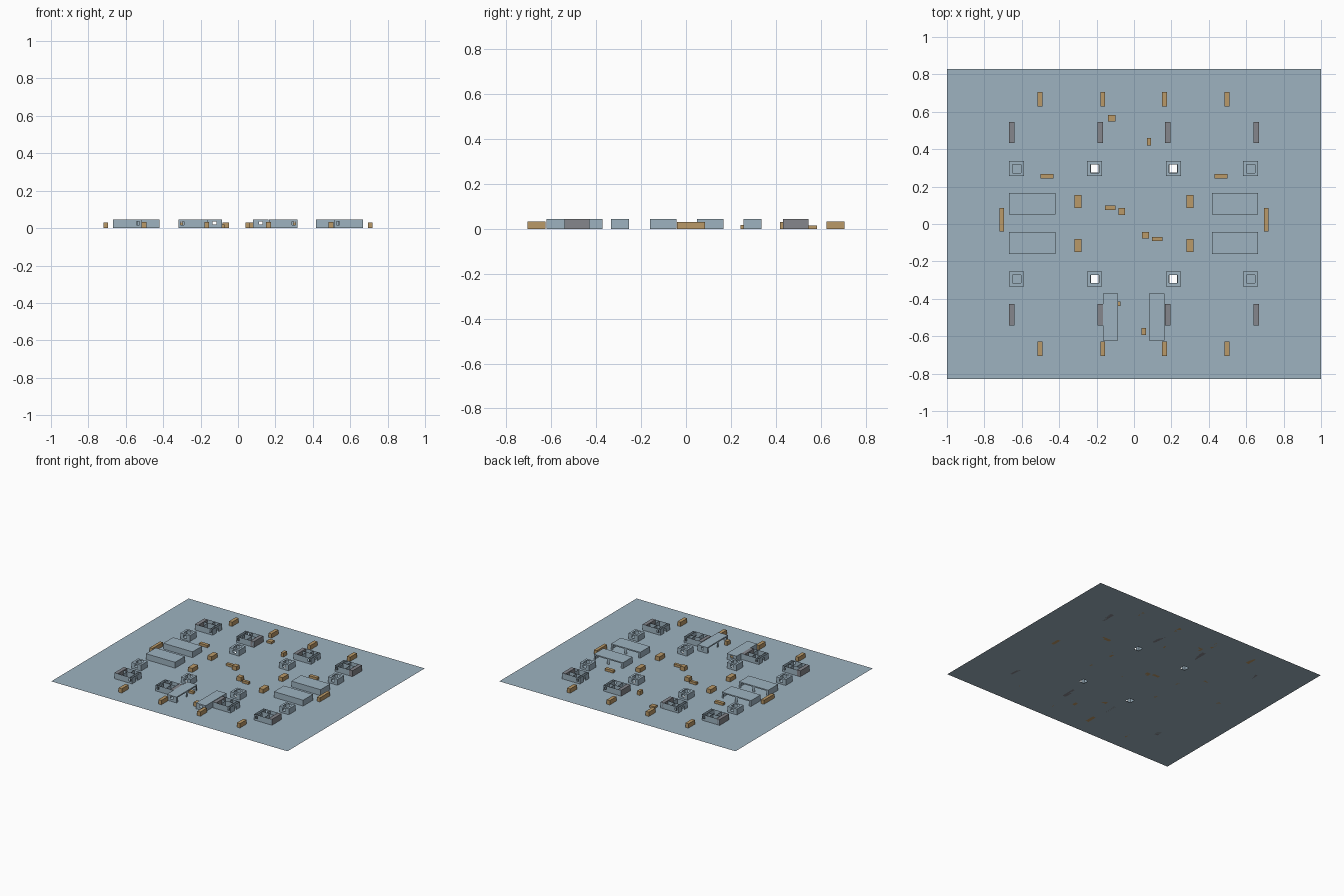
import bpy, bmesh

if "Cube" in bpy.data.objects:
    bpy.data.objects.remove(bpy.data.objects["Cube"])

H = 0.045  # building height


def material(name, rgb):
    m = bpy.data.materials.new(name)
    m.diffuse_color = (*rgb, 1)
    m.use_nodes = True
    m.node_tree.nodes["Principled BSDF"].inputs["Base Color"].default_value = m.diffuse_color
    return m


BLUE = material("blue_grey", (0.34, 0.45, 0.53))
TAN = material("crate_tan", (0.49, 0.32, 0.14))
GREY = material("stair_grey", (0.235, 0.24, 0.265))


def finish(bm, name, mat):
    bmesh.ops.remove_doubles(bm, verts=bm.verts, dist=0.0001)
    me = bpy.data.meshes.new(name)
    bm.to_mesh(me)
    bm.free()
    me.materials.append(mat)
    ob = bpy.data.objects.new(name, me)
    bpy.context.collection.objects.link(ob)
    return ob


def quad(bm, pts):
    bm.faces.new([bm.verts.new(p) for p in pts])


def flat(bm, x0, x1, y0, y1, z):
    quad(bm, [(x0, y0, z), (x1, y0, z), (x1, y1, z), (x0, y1, z)])


def wall(bm, a, b, openings=()):
    """Thin wall from a to b; openings are (start, end, bottom, top), as length fractions and heights."""
    def piece(s, e, z0, z1):
        if e - s < 1e-4 or z1 - z0 < 1e-4:
            return
        p = [a[i] + (b[i] - a[i]) * s for i in (0, 1)]
        q = [a[i] + (b[i] - a[i]) * e for i in (0, 1)]
        quad(bm, [(*p, z0), (*q, z0), (*q, z1), (*p, z1)])
    pos = 0
    for s, e, z0, z1 in openings:
        piece(pos, s, 0, H)
        piece(s, e, 0, z0)
        piece(s, e, z1, H)
        pos = e
    piece(pos, 1, 0, H)


def block(name, cx, cy, sx, sy, h, mat):
    bm = bmesh.new()
    bmesh.ops.create_cube(bm, size=1)
    for v in bm.verts:
        v.co = (cx + v.co.x * sx, cy + v.co.y * sy, (v.co.z + 0.5) * h)
    finish(bm, name, mat)


# ground sheet with four square shafts
bm = bmesh.new()
xs = [-1, -0.231, -0.189, 0.189, 0.231, 1]
ys = [-0.83, -0.315, -0.273, 0.275, 0.317, 0.83]
for i in range(5):
    for j in range(5):
        if not (i in (1, 3) and j in (1, 3)):
            flat(bm, xs[i], xs[i + 1], ys[j], ys[j + 1], 0)
finish(bm, "ground", BLUE)


# roofless houses with partitions and a solid grey stair block on one side
def house(x, y, d):
    bm = bmesh.new()
    P = lambda u, v: (x + d * u, y + v)
    L, W = 0.15, 0.113
    window = (0.82, 0.93, 0.016, 0.035)
    door = (0.4, 0.6, 0, 0.03)
    wall(bm, P(0, 0), P(L, 0), [window])
    wall(bm, P(0, W), P(L, W), [window])
    wall(bm, P(L, 0), P(L, W), [door])
    wall(bm, P(0.13, 0), P(0.13, W), [door])
    wall(bm, P(0.03, 0.068), P(0.13, 0.068))
    wall(bm, P(0.09, 0.068), P(0.09, W))
    wall(bm, P(0.063, 0), P(0.063, 0.06))
    finish(bm, "house_walls", BLUE)
    block("stair_block", x + d * 0.014, y + W / 2, 0.028, W, H, GREY)


for y in (-0.542, 0.432):
    for x, d in ((-0.667, 1), (-0.167, -1), (0.167, 1), (0.667, -1)):
        house(x, y, d)


# small square huts with an opening in the roof
def hut(cx, cy):
    bm = bmesh.new()
    r, k = 0.04, 0.022
    c = [(cx - r, cy - r), (cx + r, cy - r), (cx + r, cy + r), (cx - r, cy + r)]
    for i in range(4):
        door = [(0.35, 0.65, 0.016, 0.035)] if i % 2 == 0 else []
        wall(bm, c[i], c[(i + 1) % 4], door)
    g = [-r, -k, k, r]
    for i in range(3):
        for j in range(3):
            if (i, j) != (1, 1):
                flat(bm, cx + g[i], cx + g[i + 1], cy + g[j], cy + g[j + 1], H)
    finish(bm, "hut", BLUE)


for x in (-0.627, -0.21, 0.21, 0.624):
    for y in (-0.294, 0.296):
        hut(x, y)


# long sheds: flat roof, solid rear, two bays open at the front
def shed(x0, x1, y0, y1, open_side):
    bm = bmesh.new()
    c = [(x0, y0), (x1, y0), (x1, y1), (x0, y1)]
    for i in range(4):
        if i == open_side:
            gaps = [(0.06, 0.46, 0, 0.036), (0.54, 0.94, 0, 0.036)]
        elif i % 2 != open_side % 2 and open_side != 2:
            gaps = [(0.38, 0.62, 0.018, 0.036)]
        else:
            gaps = []
        wall(bm, c[i], c[(i + 1) % 4], gaps)
    flat(bm, x0, x1, y0, y1, H)
    finish(bm, "shed", BLUE)


for x0, x1 in ((-0.667, -0.42), (0.417, 0.664)):
    shed(x0, x1, 0.05, 0.167, 2)
    shed(x0, x1, -0.16, -0.042, 2)
shed(-0.167, -0.085, -0.622, -0.372, 1)
shed(0.08, 0.162, -0.622, -0.372, 3)

# tall crates, mirrored over both axes
for s in (-1, 1):
    for x in (-0.502, -0.167, 0.163, 0.498):
        block("tall_crate", x, s * 0.667, 0.026, 0.08, 0.033, TAN)
    block("side_barrier", s * 0.708, 0.023, 0.024, 0.124, 0.031, TAN)
    block("low_crate", s * 0.465, 0.255, 0.07, 0.026, 0.018, TAN)
    for y in (0.12, -0.115):
        block("yard_crate", s * 0.3, y, 0.036, 0.07, 0.031, TAN)

# scattered crates: centre x, y, size x, y, height
for c in ((-0.12, 0.565, 0.04, 0.036, 0.016), (0.08, 0.44, 0.022, 0.04, 0.03),
          (-0.127, 0.087, 0.054, 0.022, 0.018), (-0.066, 0.067, 0.036, 0.036, 0.031),
          (0.062, -0.06, 0.036, 0.036, 0.031), (0.124, -0.08, 0.056, 0.022, 0.018),
          (0.053, -0.575, 0.024, 0.038, 0.03), (-0.092, -0.427, 0.038, 0.024, 0.018)):
    block("loose_crate", *c, TAN)
